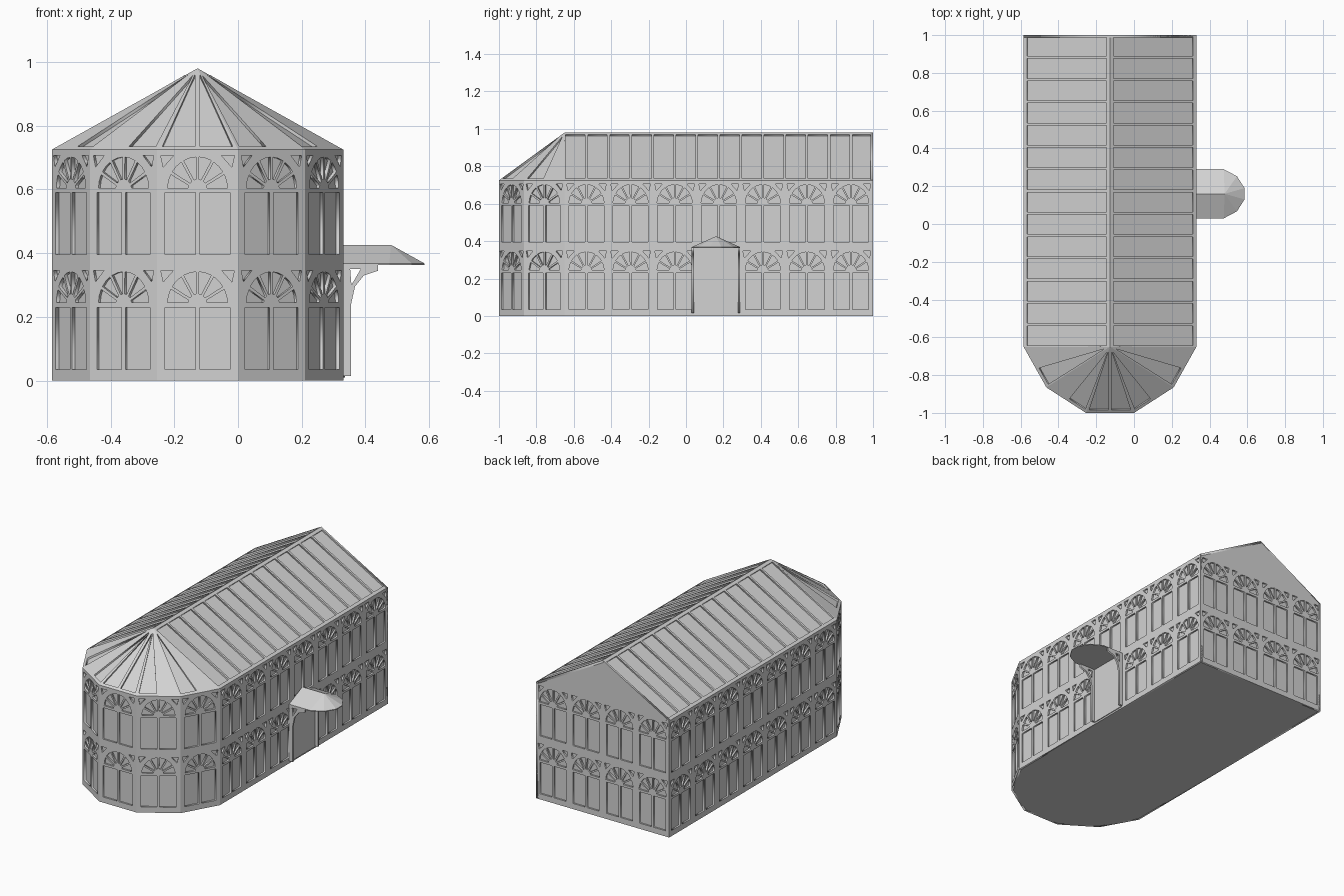
import bpy, bmesh, math
from mathutils import Vector, Matrix

cube = bpy.data.objects.get("Cube")
if cube:
    bpy.data.objects.remove(cube, do_unlink=True)

grey = bpy.data.materials.new("pale grey")
grey.use_nodes = True
COLOUR = (0.65, 0.65, 0.65, 1)
grey.diffuse_color = COLOUR
grey.node_tree.nodes["Principled BSDF"].inputs["Base Color"].default_value = COLOUR

MID = -0.127
EAVE, RIDGE, FLOOR = 0.725, 0.98, 0.36


def add_object(name, bm):
    bmesh.ops.recalc_face_normals(bm, faces=bm.faces)
    mesh = bpy.data.meshes.new(name)
    bm.to_mesh(mesh)
    bm.free()
    mesh.materials.clear()
    mesh.materials.append(grey)
    obj = bpy.data.objects.new(name, mesh)
    bpy.context.collection.objects.link(obj)
    return obj


def hull(name, points):
    bm = bmesh.new()
    verts = [bm.verts.new(p) for p in points]
    bmesh.ops.convex_hull(bm, input=verts)
    bmesh.ops.dissolve_limit(bm, angle_limit=0.01, verts=bm.verts, edges=bm.edges)
    return add_object(name, bm)


def panel(name, corners, holes=(), thick=0.013):
    """Flat plate through 3D corners, with 2D openings, thickened inwards."""
    pts = [Vector(p) for p in corners]
    u = (pts[1] - pts[0]).normalized()
    v = pts[-1] - pts[0]
    v = (v - u * v.dot(u)).normalized()
    n = u.cross(v)
    outline = [((p - pts[0]).dot(u), (p - pts[0]).dot(v)) for p in pts]
    curve = bpy.data.curves.new(name, 'CURVE')
    curve.dimensions = '2D'
    curve.fill_mode = 'BOTH'
    curve.extrude = thick / 2
    for loop in [outline, *holes]:
        spline = curve.splines.new('POLY')
        spline.points.add(len(loop) - 1)
        for point, (x, y) in zip(spline.points, loop):
            point.co = (x, y, 0, 1)
        spline.use_cyclic_u = True
    temp = bpy.data.objects.new(name, curve)
    bpy.context.collection.objects.link(temp)
    graph = bpy.context.evaluated_depsgraph_get()
    mesh = bpy.data.meshes.new_from_object(temp.evaluated_get(graph))
    bpy.data.objects.remove(temp, do_unlink=True)
    bm = bmesh.new()
    bm.from_mesh(mesh)
    bpy.data.meshes.remove(mesh)
    bmesh.ops.remove_doubles(bm, verts=bm.verts, dist=1e-5)
    frame = Matrix((u, v, n)).transposed().to_4x4()
    frame.translation = pts[0] - n * thick / 2
    bm.transform(frame)
    return add_object(name, bm)


def rect(x0, x1, y0, y1):
    return [(x0, y0), (x1, y0), (x1, y1), (x0, y1)]


def bay(x, z, w):
    """Openings of one arched window: two lights, a fan and two spandrels."""
    c, spring, wedges = x + w / 2, z + 0.24, 6
    holes = [rect(x + 0.025, c - 0.007, z + 0.035, z + 0.23),
             rect(c + 0.007, x + w - 0.025, z + 0.035, z + 0.23)]
    step = math.pi / wedges
    for i in range(wedges):
        loop = []
        for r, gap, marks in ((0.03, 0.14, (0, 1)), (0.094, 0.05, (1, 0.5, 0))):
            for m in marks:
                a = i * step + gap + m * (step - 2 * gap)
                loop.append((c + r * math.cos(a), spring + 1.08 * r * math.sin(a)))
        holes.append(loop)
    for s in (-1, 1):
        edge = c + s * (w / 2 - 0.012)
        holes.append([(edge, z + 0.346), (edge - s * 0.04, z + 0.346),
                      (edge - s * 0.008, z + 0.31)])
    return holes


# Footprint, counter-clockwise from the start of the faceted end
half = [(0.4575, 1), (0.4575, -0.65), (0.337, -0.865), (0.1275, -1)]
foot = [(MID - x, y) for x, y in half[1:]] + [(MID + x, y) for x, y in reversed(half)]
foot.append((MID - half[0][0], 1))

# Recessed glazing body
inner = [(MID + (x - MID) * 0.978, y * 0.99) for x, y in foot]
hull("glazed_body", [(x, y, z) for x, y in inner for z in (0, EAVE - 0.005)]
     + [(MID, y, RIDGE - 0.01) for y in (-0.65, 0.99)])

# Wall frames and roof frames
names = ["end_wall"] * 5 + ["left_wall", "back_wall", "right_wall"]
counts = [1] * 5 + [7, 4, 7]
apex, back_apex = (MID, -0.65, RIDGE), (MID, 1, RIDGE)
for i, (name, count) in enumerate(zip(names, counts)):
    (ax, ay), (bx, by) = foot[i], foot[(i + 1) % len(foot)]
    length = math.hypot(bx - ax, by - ay)
    w = length / count
    holes = [h for k in range(count) for f in (0, 1) for h in bay(k * w, f * FLOOR, w)]
    panel(name + "_frame", [(ax, ay, 0), (bx, by, 0), (bx, by, EAVE), (ax, ay, EAVE)], holes)
    a, b = (ax, ay, EAVE), (bx, by, EAVE)
    if name == "back_wall":
        panel("gable", [a, b, back_apex])
    elif name == "end_wall":
        # Each end roof facet holds two triangular panes
        va, vb, vt = Vector(a), Vector(b), Vector(apex)
        u = (vb - va).normalized()
        tx = (vt - va).dot(u)
        ty = (vt - va - u * tx).length
        panes = []
        for tri in ([(0, 0), (w / 2, 0), (tx, ty)], [(w / 2, 0), (w, 0), (tx, ty)]):
            mx, my = (sum(p[k] for p in tri) / 3 for k in (0, 1))
            panes.append([(mx + (x - mx) * 0.8, my + (y - my) * 0.88) for x, y in tri])
        panel("end_roof_frame", [a, b, apex], panes)
    else:
        tops = [back_apex, apex] if name == "left_wall" else [apex, back_apex]
        rise = math.hypot(RIDGE - EAVE, half[0][0])
        strip = w / 2
        panes = [rect(k * strip + 0.007, (k + 1) * strip - 0.007, 0.02, rise - 0.02)
                 for k in range(count * 2)]
        panel(name.replace("wall", "roof_frame"), [a, b, *tops], panes)

# Porch door, brackets and canopy
WALL, DOOR_Y = 0.33, 0.16
panel("door", [(WALL + 0.006, DOOR_Y - 0.12, 0.01), (WALL + 0.006, DOOR_Y + 0.12, 0.01),
               (WALL + 0.006, DOOR_Y + 0.12, 0.365), (WALL + 0.006, DOOR_Y - 0.12, 0.365)],
      thick=0.008)
profile = [(0, 0.015), (0.025, 0.015), (0.025, 0.24), (0.037, 0.295), (0.065, 0.33),
           (0.11, 0.345), (0.11, 0.366), (0, 0.366)]
opening = [(0.022, 0.335), (0.055, 0.335), (0.026, 0.285)]
for y in (DOOR_Y - 0.13, DOOR_Y + 0.118):
    panel("porch_bracket", [(WALL + x, y, z) for x, z in profile], [opening], 0.012)

rim = [(WALL, 0.13), (0.475, 0.13), (0.545, 0.093), (0.585, 0.03)]
hull("porch_canopy", [(x, DOOR_Y + s * y, z) for x, y in rim for s in (-1, 1)
                      for z in (0.363, 0.368)]
     + [(x, DOOR_Y, 0.426) for x in (WALL, 0.48)])
